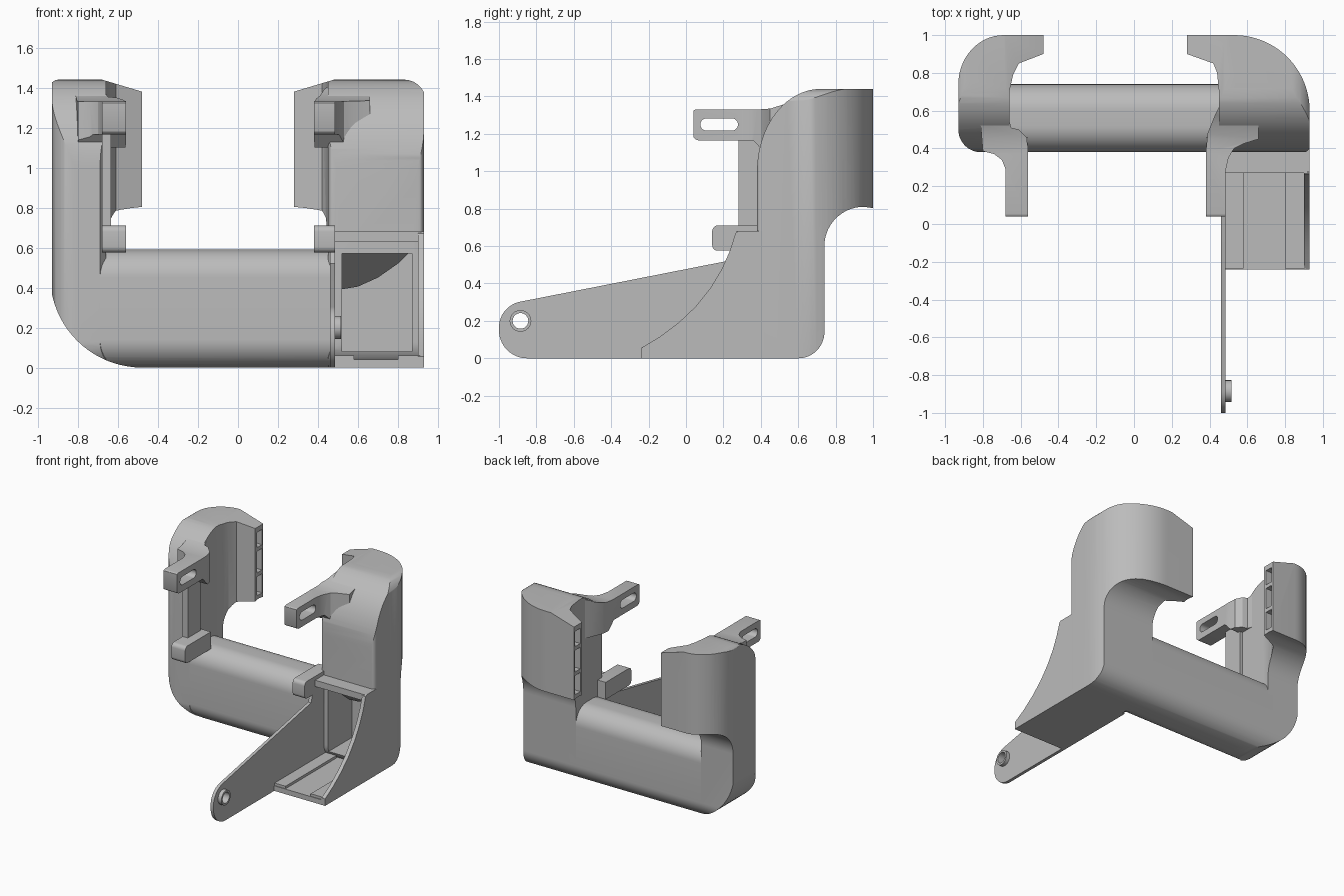
import bpy, bmesh, math

cube = bpy.data.objects.get("Cube")
if cube:
    bpy.data.objects.remove(cube, do_unlink=True)

grey = bpy.data.materials.new("plain_grey")
grey.use_nodes = True
GREY = (0.5, 0.5, 0.5, 1)
grey.diffuse_color = GREY
grey.node_tree.nodes["Principled BSDF"].inputs["Base Color"].default_value = GREY


def arc(cx, cy, rx, ry, start, end, n=14):
    """Points on an elliptical arc, angles in degrees."""
    angles = [math.radians(start + (end - start) * i / n) for i in range(n + 1)]
    return [(cx + rx * math.cos(a), cy + ry * math.sin(a)) for a in angles]


def prism(name, axis, points, lo, hi):
    """Extrude a flat outline along an axis between lo and hi."""
    place = {"x": lambda u, v, w: (w, u, v),
             "y": lambda u, v, w: (u, w, v),
             "z": lambda u, v, w: (u, v, w)}[axis]
    bm = bmesh.new()
    rings = [[bm.verts.new(place(u, v, w)) for u, v in points] for w in (lo, hi)]
    bm.faces.new(rings[0])
    bm.faces.new(rings[1])
    n = len(points)
    for i in range(n):
        j = (i + 1) % n
        bm.faces.new((rings[0][i], rings[0][j], rings[1][j], rings[1][i]))
    bmesh.ops.recalc_face_normals(bm, faces=bm.faces)
    mesh = bpy.data.meshes.new(name)
    bm.to_mesh(mesh)
    bm.free()
    mesh.materials.append(grey)
    obj = bpy.data.objects.new(name, mesh)
    bpy.context.collection.objects.link(obj)
    return obj


def box(name, x, y, z):
    return prism(name, "z", [(x[0], y[0]), (x[1], y[0]), (x[1], y[1]), (x[0], y[1])], *z)


def combine(obj, operation, *tools):
    """Apply boolean operations and remove the tools."""
    for tool in tools:
        mod = obj.modifiers.new("cut", "BOOLEAN")
        mod.operation, mod.solver, mod.object = operation, "EXACT", tool
        graph = bpy.context.evaluated_depsgraph_get()
        mesh = bpy.data.meshes.new_from_object(obj.evaluated_get(graph))
        obj.modifiers.clear()
        obj.data = mesh
        bpy.data.objects.remove(tool, do_unlink=True)
    return obj


# Outlines shared by the body parts
front_outline = (arc(-0.48, 0.46, 0.46, 0.46, 180, 270, 20) + [(0.94, 0)]
                 + arc(0.83, 1.33, 0.11, 0.11, 0, 90)
                 + [(0.48, 1.44), (0.28, 1.38), (-0.48, 1.38), (-0.68, 1.44)]
                 + arc(-0.9, 1.4, 0.04, 0.04, 90, 180, 4))
side_outline = (arc(0.51, 0.13, 0.13, 0.13, 270, 180)
                + arc(0.72, 1.0, 0.34, 0.44, 180, 90, 20)
                + [(1.02, 1.44), (1.02, 0.8)]
                + arc(0.95, 0.6, 0.21, 0.21, 90, 180)
                + arc(0.6, 0.14, 0.14, 0.14, 0, -90))
plan_right = ([(0.28, 1.0), (0.28, 0.9), (0.42, 0.85), (0.44, 0.8), (0.45, 0.7)]
              + arc(0.49, 0.42, 0.04, 0.04, 180, 270, 5)
              + arc(0.9, 0.41, 0.03, 0.03, 270, 360, 4)
              + arc(0.53, 0.6, 0.4, 0.4, 0, 90, 20))
plan_left = ([(-0.48, 1.0)] + arc(-0.69, 0.74, 0.24, 0.26, 90, 180)
             + arc(-0.81, 0.5, 0.12, 0.12, 180, 270)
             + [(-0.69, 0.38), (-0.66, 0.42), (-0.66, 0.7), (-0.64, 0.79),
                (-0.61, 0.85), (-0.48, 0.9)])


def column(name, plan, end_x):
    col = prism(name, "z", plan, -0.1, 1.5)
    combine(col, "INTERSECT", prism("side_tool", "x", side_outline, -1.1, 1.1),
            prism("front_tool", "y", front_outline, -1.1, 1.1))
    # Recessed pockets in the free end of the clamp jaw
    cells = [box("pocket", (end_x - 0.07, end_x + 0.07), (0.92, 0.985), z)
             for z in ((0.84, 0.99), (1.02, 1.19), (1.22, 1.34))]
    return combine(col, "DIFFERENCE", *cells)


left_column = column("minus_x_column", plan_left, -0.48)
right_column = column("plus_x_column", plan_right, 0.28)

# Open compartment sunk into the larger column
combine(right_column, "DIFFERENCE",
        box("compartment_tool", (0.52, 0.87), (0.3, 0.68), (0.08, 0.57)))
bulge = prism("compartment_bulge", "y",
              [(0.51, 0.58), (0.51, 0.39), (0.6, 0.405), (0.7, 0.45), (0.8, 0.52), (0.86, 0.58)],
              0.3, 0.7)
combine(bulge, "INTERSECT",
        prism("slope_tool", "x", [(0.42, 0.575), (0.69, 0.575), (0.69, 0.36)], 0.4, 1))

# Cross beam
r = 0.14
beam_section = (arc(0.52, r, r, r, 180, 270) + arc(0.6, r, r, r, 270, 360)
                + arc(0.6, 0.45, r, r, 0, 90) + arc(0.52, 0.45, r, r, 90, 180))
beam = prism("cross_beam", "x", beam_section, -0.7, 0.5)
combine(beam, "INTERSECT", prism("front_tool", "y", front_outline, -1.1, 1.1))

# Slotted upper arms
arm_side = (arc(0.07, 1.2, 0.035, 0.035, 180, 270, 5)
            + [(0.36, 1.165), (0.42, 1.1), (0.65, 1.1), (0.65, 1.41), (0.6, 1.4),
               (0.53, 1.36), (0.45, 1.335), (0.38, 1.33)]
            + arc(0.055, 1.31, 0.02, 0.02, 90, 180, 4))
slot = arc(0.245, 1.25, 0.033, 0.033, -90, 90, 10) + arc(0.11, 1.25, 0.033, 0.033, 90, 270, 10)
arm_plans = {
    "minus_x_slotted_arm": [(-0.68, 0.04), (-0.56, 0.04), (-0.56, 0.4), (-0.57, 0.46),
                            (-0.61, 0.5), (-0.65, 0.51), (-0.68, 0.62), (-0.82, 0.62),
                            (-0.8, 0.385), (-0.74, 0.37), (-0.7, 0.34), (-0.68, 0.29)],
    "plus_x_slotted_arm": [(0.38, 0.04), (0.485, 0.04), (0.485, 0.28), (0.5, 0.35),
                           (0.53, 0.4), (0.58, 0.425), (0.66, 0.45), (0.66, 0.64),
                           (0.46, 0.64), (0.43, 0.58), (0.39, 0.48), (0.38, 0.38)],
}
for name, plan in arm_plans.items():
    arm = prism(name, "z", plan, 1.0, 1.5)
    combine(arm, "INTERSECT", prism("arm_tool", "x", arm_side, -1, 1))
    combine(arm, "DIFFERENCE", prism("slot_tool", "x", slot, -1, 1))

# Lower lugs and the upright rib joining the lug and arm
lug_side = (arc(0.17, 0.605, 0.03, 0.03, 180, 270, 5) + [(0.46, 0.575), (0.46, 0.71)]
            + arc(0.17, 0.68, 0.03, 0.03, 90, 180, 5))
prism("minus_x_lower_lug", "x", lug_side, -0.68, -0.56)
prism("plus_x_lower_lug", "x", lug_side, 0.38, 0.485)
box("upright_rib", (-0.68, -0.635), (0.28, 0.44), (0.6, 1.25))

# Long side plate with a pivot hole
hole = arc(-0.885, 0.2, 0.042, 0.042, 0, 345, 23)
plate = prism("pivot_plate", "x",
              arc(-0.85, 0.15, 0.15, 0.15, 270, 180)
              + arc(-0.86, 0.165, 0.14, 0.14, 180, 100)
              + [(0.22, 0.52), (0.27, 0.67), (0.44, 0.68), (0.44, 0)], 0.46, 0.485)
boss = prism("pivot_boss", "x", arc(-0.885, 0.2, 0.058, 0.058, 0, 345, 23), 0.47, 0.515)
for part in (plate, boss):
    combine(part, "DIFFERENCE", prism("hole_tool", "x", hole, 0.3, 0.7))

# Compartment surround: curved cheek, floor, ledges and top lip
cheek = [(-0.24, 0), (-0.24, 0.055), (-0.14, 0.115), (-0.04, 0.19), (0.05, 0.275),
         (0.13, 0.375), (0.19, 0.475), (0.235, 0.575), (0.265, 0.67), (0.28, 0.68),
         (0.46, 0.68), (0.46, 0.14), (0.52, 0)]
prism("curved_cheek", "x", cheek, 0.9, 0.93)
box("compartment_floor", (0.48, 0.91), (-0.24, 0.52), (0, 0.04))
for name, x in (("inner_ledge", (0.48, 0.58)), ("outer_ledge", (0.8, 0.91))):
    box(name, x, (-0.235, 0.4), (0.03, 0.06))
box("compartment_lip", (0.48, 0.915), (0.27, 0.42), (0.63, 0.68))

# Smooth curved faces, keep hard edges
bpy.context.view_layer.update()
for obj in bpy.context.collection.objects:
    if obj.type == "MESH" and grey.name in obj.data.materials:
        bpy.ops.object.select_all(action="DESELECT")
        obj.select_set(True)
        bpy.context.view_layer.objects.active = obj
        bpy.ops.object.shade_smooth_by_angle(angle=math.radians(30))
